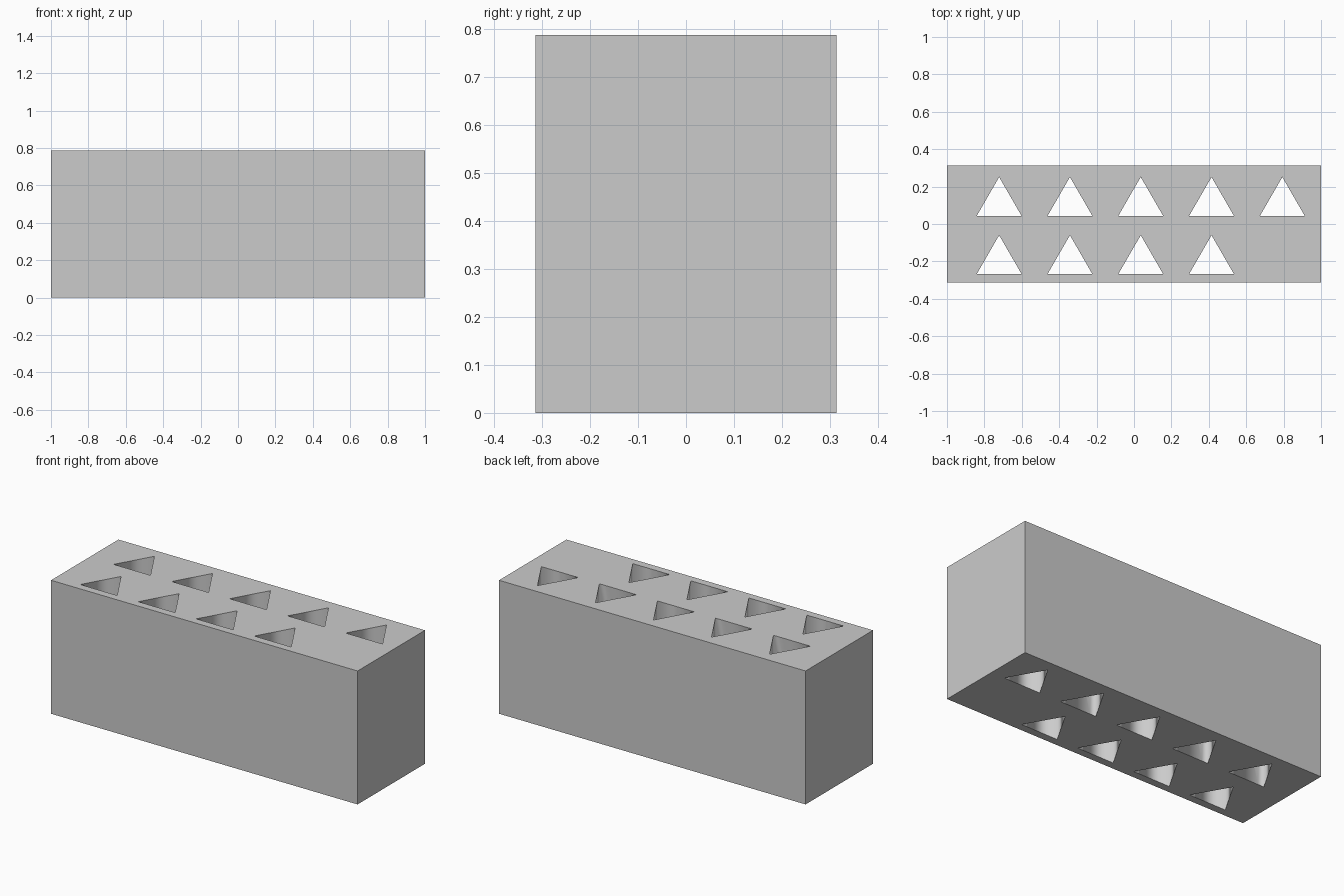
import bpy, bmesh, math
from mathutils import Matrix

if "Cube" in bpy.data.objects:
    bpy.data.objects.remove(bpy.data.objects["Cube"])

L, W, H = 2.0, 0.628, 0.787   # block size
R = 0.139                     # hole circumradius
PITCH, X0 = 0.3785, -0.721    # hole spacing, first column
ROWS = [(0.112, 5), (-0.199, 4)]


def make_object(name, bm):
    bmesh.ops.recalc_face_normals(bm, faces=bm.faces)
    mesh = bpy.data.meshes.new(name)
    bm.to_mesh(mesh)
    bm.free()
    obj = bpy.data.objects.new(name, mesh)
    bpy.context.collection.objects.link(obj)
    return obj


def add_prism(bm, cx, cy):
    # triangular prism, point towards +y, smooth side walls
    angles = [math.radians(90 + 120 * i) for i in range(3)]
    rings = [[bm.verts.new((cx + R * math.cos(a), cy + R * math.sin(a), z))
              for a in angles] for z in (-0.2, H + 0.2)]
    for ring in rings:
        bm.faces.new(ring)
    for i in range(3):
        j = (i + 1) % 3
        wall = bm.faces.new((rings[0][i], rings[0][j], rings[1][j], rings[1][i]))
        wall.smooth = True


# solid block
bm = bmesh.new()
bmesh.ops.create_cube(bm, size=1, matrix=Matrix.Translation((0, 0, H / 2))
                      @ Matrix.Diagonal((L, W, H, 1)))
block = make_object("perforated_block", bm)

# hole cutters
bm = bmesh.new()
for y, count in ROWS:
    for i in range(count):
        add_prism(bm, X0 + i * PITCH, y)
cutter = make_object("hole_cutter", bm)
cutter.hide_render = True

# cut the through holes and remove the cutter
mod = block.modifiers.new("holes", 'BOOLEAN')
mod.operation = 'DIFFERENCE'
mod.solver = 'EXACT'
mod.object = cutter
bpy.context.view_layer.objects.active = block
block.select_set(True)
bpy.ops.object.modifier_apply(modifier=mod.name)
bpy.data.objects.remove(cutter)
